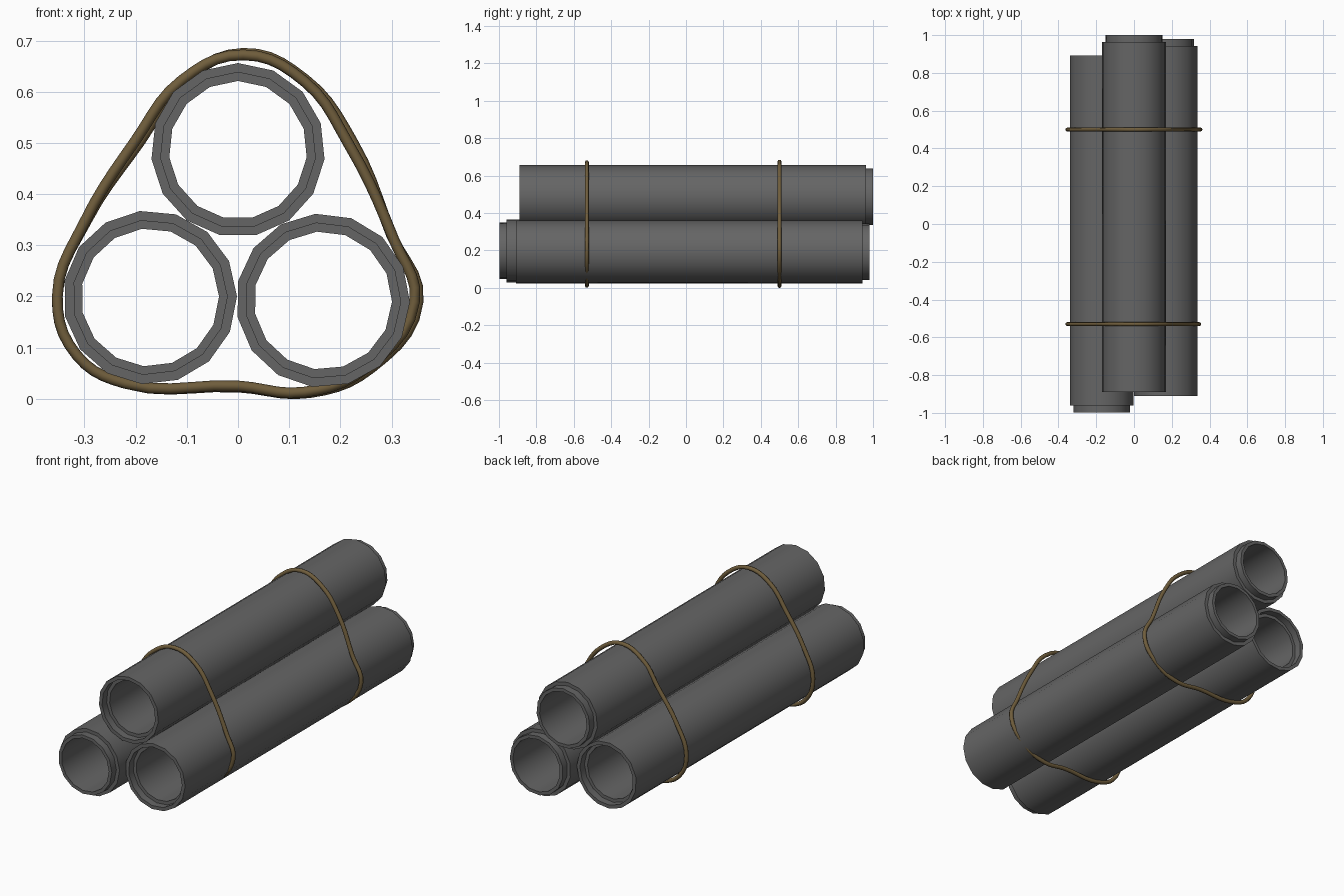
import bpy, bmesh
from math import sin, cos, pi, radians

if "Cube" in bpy.data.objects:
    bpy.data.objects.remove(bpy.data.objects["Cube"])

SIDES = 15
R_OUT, R_MID, R_IN, LIP, BODY = 0.17, 0.152, 0.135, 0.037, 1.853


# Hollow pipe: socket at one end, spigot at the other (d = direction of spigot along y)
def pipe(name, x, z, start, d, rot):
    profile = [(R_OUT, 0), (R_OUT, BODY), (R_MID, BODY), (R_MID, BODY + LIP),
               (R_IN, BODY + LIP), (R_IN, LIP), (R_MID, LIP), (R_MID, 0)]
    bm = bmesh.new()
    rings = []
    for r, t in profile:
        rings.append([bm.verts.new((x + r * cos(rot + 2 * pi * i / SIDES), start + d * t,
                                    z + r * sin(rot + 2 * pi * i / SIDES)))
                      for i in range(SIDES)])
    for a, b in zip(rings, rings[1:] + rings[:1]):
        for i in range(SIDES):
            j = (i + 1) % SIDES
            bm.faces.new((a[i], a[j], b[j], b[i]))
    bmesh.ops.recalc_face_normals(bm, faces=bm.faces)
    me = bpy.data.meshes.new(name)
    bm.to_mesh(me)
    bm.free()
    mat = bpy.data.materials.get("dark_grey") or bpy.data.materials.new("dark_grey")
    mat.diffuse_color = (0.13, 0.13, 0.13, 1)
    mat.use_nodes = True
    mat.node_tree.nodes["Principled BSDF"].inputs["Base Color"].default_value = mat.diffuse_color
    me.materials.append(mat)
    ob = bpy.data.objects.new(name, me)
    bpy.context.collection.objects.link(ob)
    bpy.ops.object.select_all(action='DESELECT')
    ob.select_set(True)
    bpy.context.view_layer.objects.active = ob
    bpy.ops.object.shade_smooth_by_angle(angle=radians(40))


pipe("top_pipe", 0, 0.486, -0.89, 1, radians(-6))
pipe("left_pipe", -0.172, 0.198, 0.892, -1, radians(0.7))
pipe("right_pipe", 0.166, 0.192, -0.91, 1, radians(-1))

# Rope ties: closed smooth curves with round section
rope = bpy.data.materials.new("rope")
rope.diffuse_color = (0.16, 0.11, 0.045, 1)
rope.use_nodes = True
rope.node_tree.nodes["Principled BSDF"].inputs["Base Color"].default_value = rope.diffuse_color
front = [(0.01, 0.672), (-0.11, 0.622), (-0.2, 0.505), (-0.3, 0.345), (-0.353, 0.2),
         (-0.315, 0.085), (-0.22, 0.03), (0, 0.025), (0.13, 0.013), (0.25, 0.06),
         (0.345, 0.19), (0.305, 0.31), (0.215, 0.5), (0.13, 0.62)]
back = [(0.01, 0.675), (-0.11, 0.617), (-0.19, 0.505), (-0.295, 0.35), (-0.353, 0.2),
        (-0.315, 0.085), (-0.22, 0.03), (0, 0.023), (0.14, 0.012), (0.26, 0.06),
        (0.352, 0.19), (0.3, 0.32), (0.225, 0.5), (0.13, 0.625)]


def tie(name, y, pts):
    cu = bpy.data.curves.new(name, 'CURVE')
    cu.dimensions = '3D'
    cu.bevel_depth = 0.0105
    cu.bevel_resolution = 2
    cu.resolution_u = 5
    sp = cu.splines.new('BEZIER')
    sp.bezier_points.add(len(pts) - 1)
    for p, (x, z) in zip(sp.bezier_points, pts):
        p.co = (x, y, z)
        p.handle_left_type = p.handle_right_type = 'AUTO'
    sp.use_cyclic_u = True
    cu.materials.append(rope)
    bpy.context.collection.objects.link(bpy.data.objects.new(name, cu))


tie("front_rope_tie", -0.53, front)
tie("back_rope_tie", 0.5, back)
